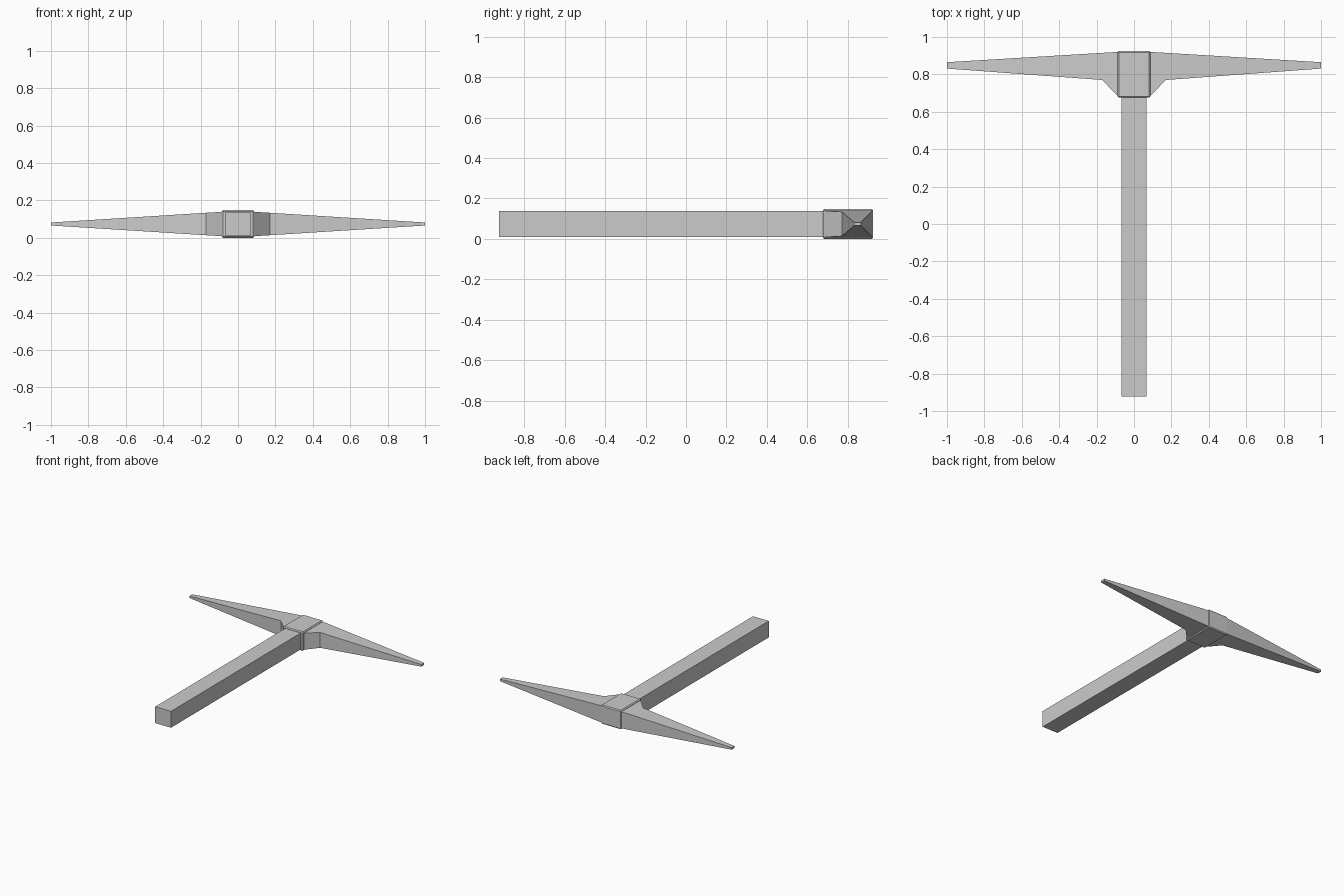
import bpy, bmesh

cube = bpy.data.objects.get("Cube")
if cube:
    bpy.data.objects.remove(cube, do_unlink=True)

grey = bpy.data.materials.new("plain_grey")
grey.use_nodes = True
colour = (0.6, 0.6, 0.6, 1)
grey.diffuse_color = colour
grey.node_tree.nodes["Principled BSDF"].inputs["Base Color"].default_value = colour

MID = 0.074  # height of the pick's middle plane


def loft(name, rings):
    """Join rings of four points into a closed, flat-faced solid."""
    bm = bmesh.new()
    loops = [[bm.verts.new(p) for p in ring] for ring in rings]
    for a, b in zip(loops, loops[1:]):
        for i in range(4):
            j = (i + 1) % 4
            bm.faces.new((a[i], a[j], b[j], b[i]))
    bm.faces.new(loops[0])
    bm.faces.new(loops[-1])
    bmesh.ops.recalc_face_normals(bm, faces=bm.faces)
    mesh = bpy.data.meshes.new(name)
    bm.to_mesh(mesh)
    bm.free()
    mesh.materials.append(grey)
    obj = bpy.data.objects.new(name, mesh)
    bpy.context.collection.objects.link(obj)
    return obj


def section(x, front, back, half):
    """Rectangle across the x axis, centred on the middle plane."""
    return [(x, front, MID - half), (x, back, MID - half),
            (x, back, MID + half), (x, front, MID + half)]


# Square handle
loft("handle", [section(x, -0.923, 0.70, 0.064) for x in (-0.068, 0.068)])

# Collar around the handle, with a thin chamfer
collar = loft("collar", [section(x, 0.676, 0.925, 0.074) for x in (-0.088, 0.088)])
chamfer = collar.modifiers.new("chamfer", "BEVEL")
chamfer.width = 0.007
chamfer.segments = 1

# Tapering spikes with a sloped gusket at the root
for side, name in ((1, "left_spike"), (-1, "right_spike")):
    loft(name, [section(side * x, front, back, half) for x, front, back, half in (
        (0.06, 0.682, 0.921, 0.066),
        (0.085, 0.682, 0.92, 0.065),
        (0.17, 0.77, 0.915, 0.06),
        (1.0, 0.831, 0.865, 0.008))])
